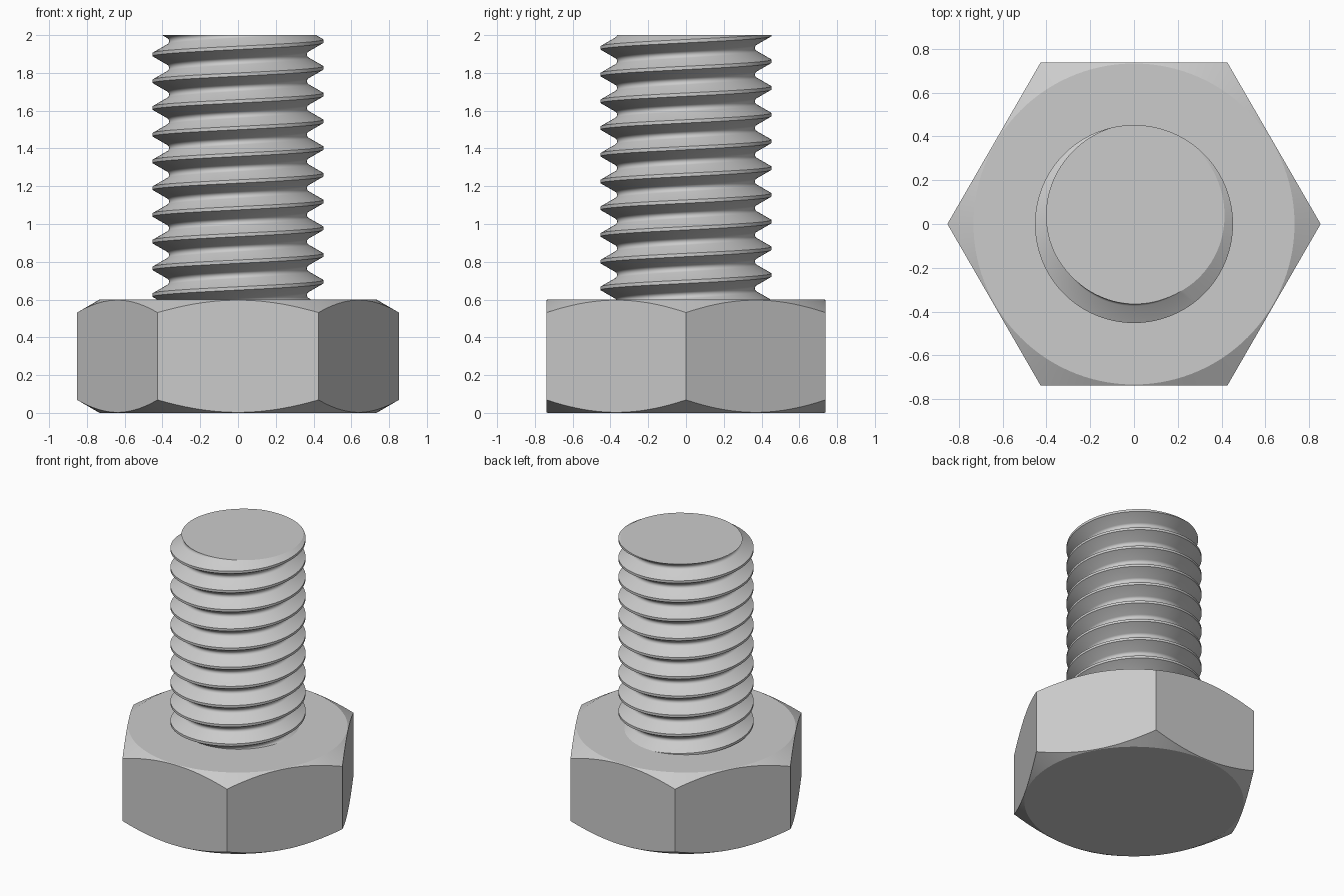
import bpy, bmesh, math

if "Cube" in bpy.data.objects:
    bpy.data.objects.remove(bpy.data.objects["Cube"], do_unlink=True)

steel = bpy.data.materials.new("steel grey")
steel.use_nodes = True
GREY = (0.6, 0.6, 0.6, 1)
steel.diffuse_color = GREY
steel.node_tree.nodes["Principled BSDF"].inputs["Base Color"].default_value = GREY


def finish(bm, name):
    """Smooth shading with crisp edges, then make the object."""
    bmesh.ops.recalc_face_normals(bm, faces=bm.faces)
    for f in bm.faces:
        f.smooth = True
    for e in bm.edges:
        e.smooth = e.calc_face_angle(0) < math.radians(25)
    mesh = bpy.data.meshes.new(name)
    bm.to_mesh(mesh)
    bm.free()
    mesh.materials.append(steel)
    obj = bpy.data.objects.new(name, mesh)
    bpy.context.collection.objects.link(obj)
    return obj


# Hexagonal head, its corners turned down by a cone at both ends
HEAD_H, FLAT, CIRCLE, SEG = 0.6, 0.738, 0.733, 20
count = 6 * SEG
slope = math.tan(math.radians(30))
bm = bmesh.new()
rings = [[], [], [], []]
for i in range(count):
    a = 2 * math.pi * i / count
    hex_r = FLAT / math.cos(a % (math.pi / 3) - math.pi / 6)
    drop = (hex_r - CIRCLE) * slope
    levels = [(CIRCLE, 0), (hex_r, drop), (hex_r, HEAD_H - drop), (CIRCLE, HEAD_H)]
    for ring, (r, z) in zip(rings, levels):
        ring.append(bm.verts.new((r * math.cos(a), r * math.sin(a), z)))
for low, high in zip(rings, rings[1:]):
    for i in range(count):
        j = (i + 1) % count
        bm.faces.new((low[i], low[j], high[j], high[i]))
bm.faces.new(rings[0][::-1])
bm.faces.new(rings[3])
finish(bm, "hex_head")

# Thread profile over one pitch: flat crest, straight flanks, rounded root
PITCH, CREST, ROOT = 0.1415, 0.452, 0.375
TURNS, STEPS, TOP = 14, 96, 2.0
START = 1.968 - 12 * PITCH
arc_r = PITCH / 8 / math.sin(math.radians(60))
profile = [(-PITCH / 16, CREST), (PITCH / 16, CREST)]
for deg in range(-60, 61, 20):
    t = math.radians(deg)
    profile.append((PITCH / 2 + arc_r * math.sin(t),
                    ROOT - arc_r * (math.cos(t) - 0.5)))

# Right-handed helical surface, each turn joined to the next
bm = bmesh.new()
columns = []
for i in range(STEPS):
    a = 2 * math.pi * i / STEPS
    columns.append([bm.verts.new((r * math.cos(a), r * math.sin(a),
                                  START + PITCH * (n + i / STEPS) + z))
                    for n in range(TURNS) for z, r in profile])
for i in range(STEPS):
    here = columns[i]
    after = columns[i + 1] if i + 1 < STEPS else columns[0][len(profile):]
    for m in range(min(len(here), len(after)) - 1):
        bm.faces.new((here[m], after[m], after[m + 1], here[m + 1]))

# Cut the shank square at its tip and just inside the head, and cap both ends
for z, direction in ((TOP, 1), (HEAD_H - 0.01, -1)):
    geom = bm.verts[:] + bm.edges[:] + bm.faces[:]
    bmesh.ops.bisect_plane(bm, geom=geom, dist=1e-6, plane_co=(0, 0, z),
                           plane_no=(0, 0, direction), clear_outer=True)
    rim = [e for e in bm.edges if e.is_boundary
           and all(abs(v.co.z - z) < 1e-4 for v in e.verts)]
    bmesh.ops.edgeloop_fill(bm, edges=rim)
finish(bm, "threaded_shank")
